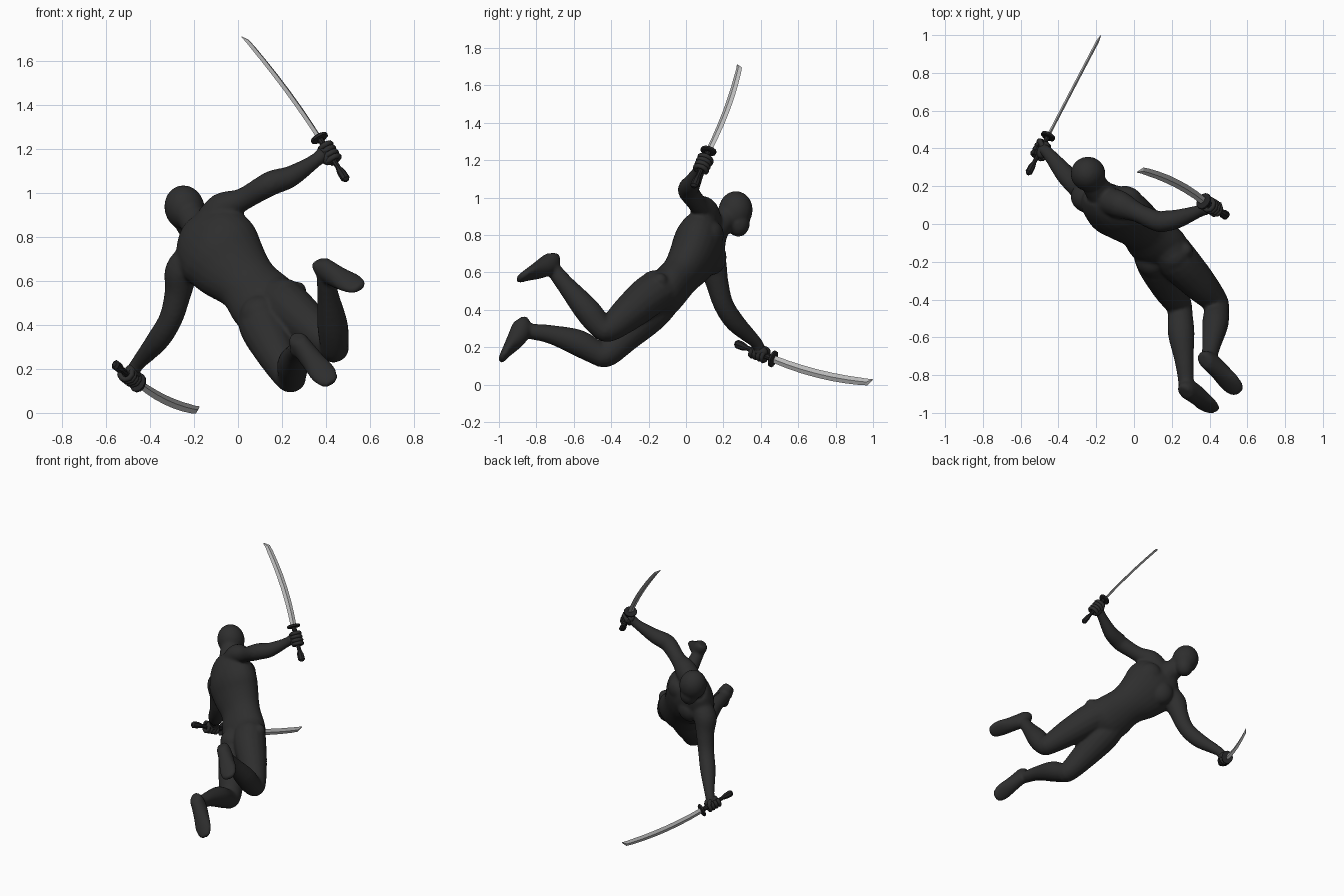
import bpy, bmesh, math
from mathutils import Vector as V, Matrix


def material(name, rgb):
    m = bpy.data.materials.new(name)
    m.diffuse_color = (*rgb, 1)
    return m


SUIT = material("charcoal suit", (0.027, 0.027, 0.027))
GRIP = material("black grip", (0.017, 0.017, 0.018))
STEEL = material("blade steel", (0.5, 0.5, 0.5))


def finish(bm, name, mat, angle=None):
    bmesh.ops.recalc_face_normals(bm, faces=bm.faces)
    me = bpy.data.meshes.new(name)
    bm.to_mesh(me)
    bm.free()
    ob = bpy.data.objects.new(name, me)
    bpy.context.collection.objects.link(ob)
    me.materials.append(mat)
    if angle is not None:
        bpy.ops.object.select_all(action='DESELECT')
        ob.select_set(True)
        bpy.context.view_layer.objects.active = ob
        bpy.ops.object.shade_smooth_by_angle(angle=math.radians(angle))
    return ob


def catmull(p, i, t):
    a, b, c, d = (p[min(max(k, 0), len(p) - 1)] for k in range(i - 1, i + 3))
    return [0.5 * (2 * q + (r - o) * t + (2 * o - 5 * q + 4 * r - s) * t * t
            + (3 * q - o - 3 * r + s) * t ** 3) for o, q, r, s in zip(a, b, c, d)]


def loft(bm, stations, side=(1, 0, 0), n=16, sub=4):
    """Elliptical tube through (x, y, z, half_width, half_depth[, side vector])."""
    st = [list(s) + ([] if len(s) > 5 else list(side)) for s in stations]
    pts = [catmull(st, i, k / sub) for i in range(len(st) - 1) for k in range(sub)] + [st[-1]]
    rings = []
    for i, p in enumerate(pts):
        t = (V(pts[min(i + 1, len(pts) - 1)][:3]) - V(pts[max(i - 1, 0)][:3])).normalized()
        s = V(p[5:8])
        s = (s - t * s.dot(t)).normalized()
        d = t.cross(s)
        ang = [2 * math.pi * k / n for k in range(n)]
        rings.append([bm.verts.new(V(p[:3]) + s * p[3] * math.cos(a) + d * p[4] * math.sin(a))
                      for a in ang])
    for a, b in zip(rings, rings[1:]):
        for k in range(n):
            bm.faces.new((a[k], a[(k + 1) % n], b[(k + 1) % n], b[k]))
    bm.faces.new(rings[0][::-1])
    bm.faces.new(rings[-1])


def limb(bm, pts, side=(1, 0.2, 0.1)):
    loft(bm, [(*p, p[3]) for p in pts], side)


def ball(bm, c, r, axis=(0, 0, 1)):
    """Ellipsoid whose z radius follows the given axis."""
    rot = V(axis).to_track_quat('Z', 'Y').to_matrix().to_4x4()
    bmesh.ops.create_uvsphere(bm, u_segments=20, v_segments=12, radius=1,
                              matrix=Matrix.Translation(c) @ rot @ Matrix.Diagonal((*r, 1)))


body = bmesh.new()

# Torso, from the crotch up to the neck, twisting between hips and shoulders
loft(body, [
    (0.20, -0.17, 0.41, 0.06, 0.05, 0.85, 0.15, 0.50),
    (0.165, -0.14, 0.45, 0.145, 0.10, 0.85, 0.15, 0.50),
    (0.115, -0.10, 0.505, 0.160, 0.112, 0.85, 0.15, 0.50),
    (0.045, -0.03, 0.585, 0.143, 0.108, 0.80, 0.10, 0.55),
    (-0.035, 0.03, 0.67, 0.178, 0.126, 0.70, 0.05, 0.70),
    (-0.095, 0.07, 0.745, 0.198, 0.134, 0.62, 0.0, 0.78),
    (-0.155, 0.115, 0.80, 0.170, 0.110, 0.55, -0.03, 0.84),
    (-0.19, 0.16, 0.845, 0.09, 0.075, 0.55, -0.03, 0.84)], n=24)
# Chest and buttock muscles
for c in ((-0.03, 0.135, 0.79), (-0.12, 0.15, 0.67)):
    ball(body, c, (0.085, 0.085, 0.06), (0.43, 0.85, -0.25))
for c in ((0.21, -0.165, 0.52), (0.10, -0.19, 0.445)):
    ball(body, c, (0.092, 0.092, 0.092))
ball(body, (0.27, -0.14, 0.555), (0.042, 0.042, 0.042))
# Neck, head and jaw
limb(body, [(-0.15, 0.13, 0.80, 0.09), (-0.19, 0.18, 0.86, 0.072), (-0.235, 0.25, 0.92, 0.064)])
ball(body, (-0.243, 0.265, 0.932), (0.092, 0.092, 0.104), (-0.25, 0.1, 1))
ball(body, (-0.222, 0.28, 0.865), (0.063, 0.062, 0.075), (0, 0, 1))

# Raised arm and lowered arm
limb(body, [(-0.13, 0.12, 0.86, 0.075), (-0.07, 0.10, 0.93, 0.073), (0.02, 0.06, 0.970, 0.052),
            (0.12, 0.016, 1.028, 0.055), (0.165, 0.015, 1.05, 0.056), (0.24, 0.03, 1.075, 0.049),
            (0.345, 0.068, 1.142, 0.033), (0.39, 0.083, 1.18, 0.034)], (0, 1, 0))
limb(body, [(-0.20, 0.12, 0.72, 0.07), (-0.255, 0.14, 0.645, 0.078), (-0.272, 0.165, 0.55, 0.062),
            (-0.305, 0.20, 0.43, 0.054), (-0.365, 0.265, 0.33, 0.052),
            (-0.455, 0.375, 0.225, 0.033), (-0.48, 0.392, 0.185, 0.034)])
# Upper leg and lower leg, both bent at the knee
limb(body, [(0.17, -0.10, 0.53, 0.10), (0.23, -0.19, 0.48, 0.110), (0.34, -0.31, 0.38, 0.094),
            (0.428, -0.408, 0.30, 0.070), (0.437, -0.455, 0.31, 0.066), (0.43, -0.53, 0.40, 0.070),
            (0.41, -0.64, 0.53, 0.050), (0.40, -0.70, 0.605, 0.042), (0.395, -0.72, 0.64, 0.040)])
limb(body, [(0.09, -0.12, 0.46, 0.10), (0.12, -0.20, 0.385, 0.11), (0.18, -0.33, 0.26, 0.09),
            (0.235, -0.425, 0.165, 0.071), (0.245, -0.48, 0.173, 0.066), (0.25, -0.58, 0.225, 0.071),
            (0.265, -0.72, 0.268, 0.051), (0.275, -0.83, 0.285, 0.042), (0.275, -0.88, 0.295, 0.040)])


# Feet, lofted from heel to toe with a flattish sole
def foot(heel, toe, shin):
    heel, toe, shin = V(heel), V(toe), V(shin)
    d = (toe - heel).normalized()
    n = (shin - d * shin.dot(d)).normalized()
    st = []
    for t, a, b in ((0.0, 0.030, 0.030), (0.06, 0.044, 0.046), (0.25, 0.049, 0.056),
                    (0.5, 0.053, 0.047), (0.75, 0.060, 0.030), (0.93, 0.048, 0.021),
                    (1.0, 0.026, 0.014)):
        st.append((*(heel.lerp(toe, t) - n * b), a, b))
    loft(body, st, d.cross(n))


foot((0.362, -0.735, 0.715), (0.555, -0.905, 0.58), (-0.07, -0.67, 0.74))
foot((0.262, -0.915, 0.36), (0.425, -1.005, 0.14), (0.09, -0.96, 0.25))

figure = finish(body, "body", SUIT)
rm = figure.modifiers.new("fuse", 'REMESH')
rm.mode = 'VOXEL'
rm.voxel_size = 0.010
rm.use_smooth_shade = True
sm = figure.modifiers.new("soften", 'SMOOTH')
sm.factor = 0.5
sm.iterations = 5


# Sword with curved blade, guard and grip, plus the fist around it
def sword(label, pommel, guard, tip, bulge, bow, wrist):
    pommel, guard, tip, wrist = V(pommel), V(guard), V(tip), V(wrist)
    axis = (guard - pommel).normalized()
    run = tip - guard
    w = V(bulge)
    w = (w - run * w.dot(run) / run.length_squared).normalized()

    bm = bmesh.new()
    st = []
    for t, a, off in ((0, 0.02, 0), (0.15, 0.021, 0), (0.3, 0.022, 0), (0.45, 0.022, 0),
                      (0.6, 0.022, 0), (0.75, 0.021, 0), (0.88, 0.02, 0), (0.95, 0.018, 0),
                      (1.0, 0.003, -0.016)):
        c = guard + run * t + w * (bow * 4 * t * (1 - t) + off)
        st.append((*c, a, 0.008 if t < 1 else 0.002))
    loft(bm, st, w, n=4, sub=1)
    finish(bm, label + "_blade", STEEL)

    # Grip flaring to a pointed pommel
    bm = bmesh.new()
    L = (guard - pommel).length
    prof = ((0, 0.012), (0.05, 0.024), (0.2, 0.023), (0.32, 0.014), (0.97, 0.017))
    loft(bm, [(*(pommel + axis * L * t), a, a * 0.8) for t, a in prof], w, n=8, sub=1)
    finish(bm, label + "_grip", GRIP)

    bm = bmesh.new()
    loft(bm, [(*(guard + axis * h), a, a * 0.85) for h, a in
              ((-0.009, 0.040), (-0.006, 0.046), (0.006, 0.046), (0.009, 0.040))], w, n=12, sub=1)
    finish(bm, label + "_guard", GRIP)

    # Palm on the wrist side, four curled fingers and a thumb
    mid = guard.lerp(pommel, 0.36)
    back = wrist - mid
    back = (back - axis * back.dot(axis)).normalized()
    side = axis.cross(back)
    bm = bmesh.new()
    ball(bm, mid + back * 0.022, (0.032, 0.032, 0.050), axis)
    for k in range(4):
        c = mid + axis * (0.036 - 0.024 * k)
        arc = [math.radians(25 + 38 * j) for j in range(8)]
        loft(bm, [(*(c + back * math.cos(a) * 0.03 + side * math.sin(a) * 0.033), 0.013, 0.013)
                  for a in arc], axis, n=8, sub=1)
    loft(bm, [(*(mid + back * 0.03 + side * -0.01), 0.016, 0.016),
              (*(mid + axis * 0.03 + side * -0.036 + back * 0.008), 0.014, 0.014),
              (*(mid + axis * 0.04 + side * -0.025 - back * 0.02), 0.010, 0.010)], axis, n=8)
    finish(bm, label + "_hand", SUIT, 50)


sword("raised", (0.495, 0.04, 1.055), (0.37, 0.12, 1.25), (0.025, 0.288, 1.712),
      (0.5, 0.8, 0.1), 0.022, (0.345, 0.068, 1.142))
sword("lowered", (-0.562, 0.263, 0.222), (-0.455, 0.465, 0.138), (-0.178, 0.995, 0.012),
      (-0.1, -0.15, -1), 0.022, (-0.46, 0.375, 0.22))
